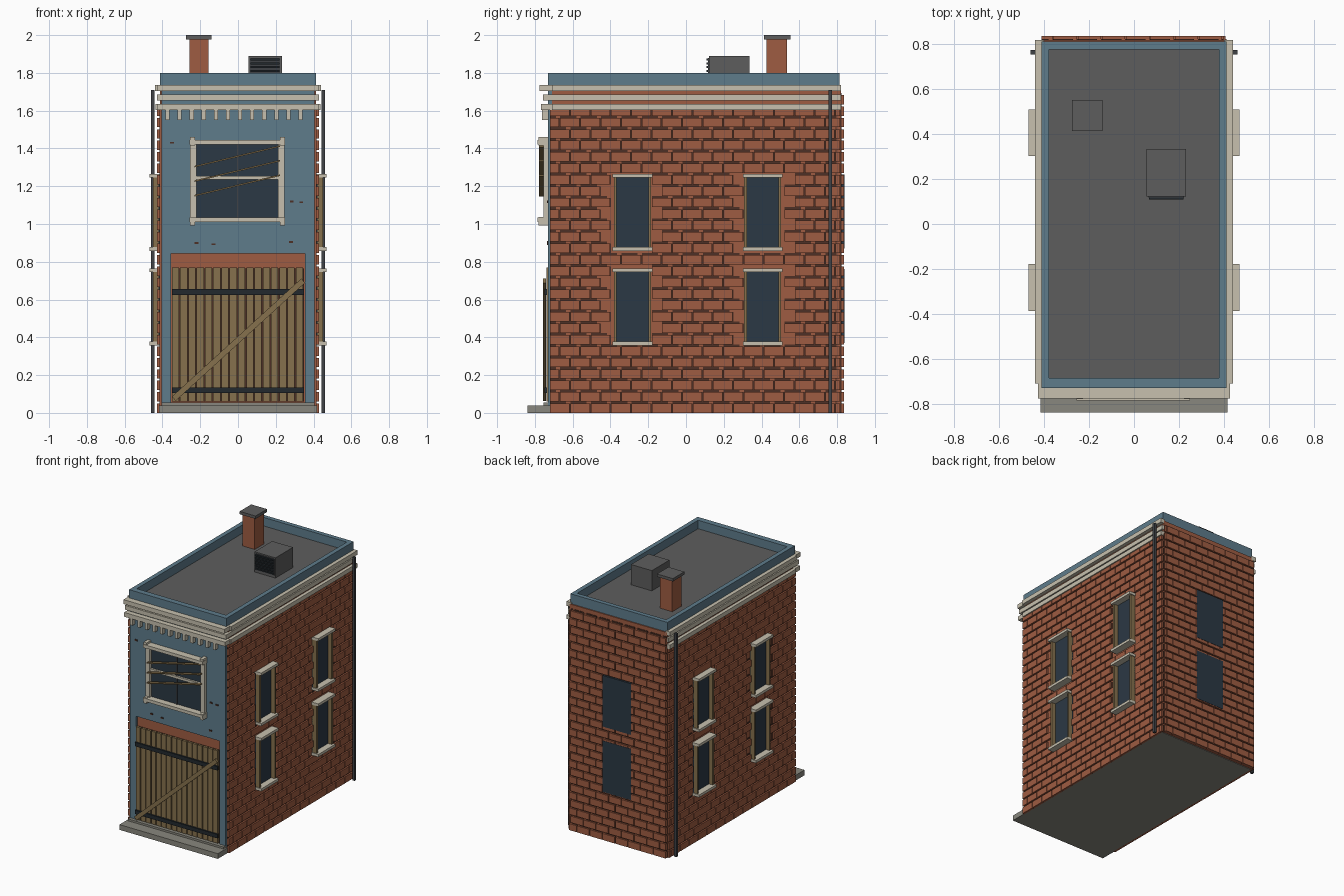
import bpy
import bmesh
import math
from mathutils import Matrix, Vector

if "Cube" in bpy.data.objects:
    bpy.data.objects.remove(bpy.data.objects["Cube"], do_unlink=True)


def material(name, r, g, b):
    mat = bpy.data.materials.new(name)
    mat.use_nodes = True
    mat.diffuse_color = (r, g, b, 1)
    mat.node_tree.nodes["Principled BSDF"].inputs["Base Color"].default_value = (r, g, b, 1)
    return mat


BRICK = material("red brick", 0.345, 0.107, 0.054)
MORTAR = material("dark mortar", 0.075, 0.03, 0.019)
BLUE = material("blue paint", 0.112, 0.2, 0.26)
CREAM = material("cream stone", 0.57, 0.53, 0.425)
WOOD = material("weathered wood", 0.24, 0.165, 0.075)
GLASS = material("dark glass", 0.024, 0.04, 0.058)
IRON = material("black iron", 0.016, 0.022, 0.027)
PIPE = material("pipe grey", 0.05, 0.055, 0.062)
STEP = material("step concrete", 0.25, 0.245, 0.21)
ROOF = material("roof felt", 0.11, 0.11, 0.11)


def make_boxes(name, mat, boxes):
    """One object from boxes given as (x, x, y, y, z, z) limits."""
    bm = bmesh.new()
    for x0, x1, y0, y1, z0, z1 in boxes:
        centre = Vector((x0 + x1, y0 + y1, z0 + z1)) / 2
        size = (abs(x1 - x0), abs(y1 - y0), abs(z1 - z0), 1)
        bmesh.ops.create_cube(bm, size=1, matrix=Matrix.Translation(centre) @ Matrix.Diagonal(size))
    mesh = bpy.data.meshes.new(name)
    bm.to_mesh(mesh)
    bm.free()
    mesh.materials.append(mat)
    obj = bpy.data.objects.new(name, mesh)
    bpy.context.collection.objects.link(obj)
    return obj


def make_plank(name, mat, start, end, y, width, depth):
    """Slanted plank on the front between two (x, z) points."""
    dx, dz = end[0] - start[0], end[1] - start[1]
    half = math.hypot(dx, dz) / 2
    plank = make_boxes(name, mat, [(-half, half, -depth / 2, depth / 2, -width / 2, width / 2)])
    plank.location = (start[0] + dx / 2, y, start[1] + dz / 2)
    plank.rotation_euler.y = -math.atan2(dz, dx)


# Main dimensions
HALF = 0.412
FRONT, BACK = -0.72, 0.82
ROOF_Z = 1.735
PITCH, LENGTH, GAP = 0.0605, 0.108, 0.011
FLOORS = [(0.37, 0.75), (0.87, 1.25)]
SIDE_WINDOWS = [(-0.382, -0.184), (0.308, 0.504)]


def brick_wall(name, start, end, top, openings, place):
    """Staggered bricks with mortar strips; bricks meeting an opening are left out."""
    bricks, joints = [], []
    for row in range(round(top / PITCH)):
        z = row * PITCH
        u = start - (row % 2) * LENGTH / 2
        while u < end - GAP:
            a, b = max(u, start), min(u + LENGTH, end)
            u += LENGTH
            if any(a < o[1] and b > o[0] and z < o[3] and z + PITCH > o[2] for o in openings):
                continue
            bricks.append(place(a, b - GAP / 2, 0.016, z, z + PITCH - GAP))
            joints.append(place(a, b - GAP * 2, 0.004, z + PITCH - GAP, z + PITCH))
            joints.append(place(b - GAP / 2, b, 0.003, z, z + PITCH - GAP))
    make_boxes(name + "_bricks", BRICK, bricks)
    make_boxes(name + "_mortar", MORTAR, joints)


# Building core, floor and roof
make_boxes("core_walls", BRICK, [(-HALF, HALF, FRONT + 0.01, BACK, 0.004, ROOF_Z - 0.01)])
make_boxes("floor_slab", STEP, [(-HALF, HALF, FRONT, BACK - 0.02, 0, 0.006)])
make_boxes("flat_roof", ROOF, [(-0.4, 0.4, FRONT, BACK - 0.02, ROOF_Z - 0.02, ROOF_Z)])
rim = 0.034
low, high = ROOF_Z - 0.01, 1.8
rear_edge = BACK - 0.008
make_boxes("parapet", BLUE, [
    (-HALF, HALF, FRONT - 0.01, FRONT + rim, low, high),
    (-HALF, HALF, rear_edge - rim, rear_edge, low, high),
    (-HALF, rim - HALF, FRONT + rim, rear_edge - rim, low, high),
    (HALF - rim, HALF, FRONT + rim, rear_edge - rim, low, high)])

# Side and rear brickwork with windows
side_gaps = [(a, b, z0, z1) for a, b in SIDE_WINDOWS for z0, z1 in FLOORS]
for side, label in ((1, "left"), (-1, "right")):
    def on_side(a, b, depth, z0, z1, s=side):
        return (s * HALF, s * (HALF + depth), a, b, z0, z1)

    brick_wall(label + "_wall", FRONT, BACK, 1.61, side_gaps, on_side)
    panes, jambs, ledges = [], [], []
    for a, b in SIDE_WINDOWS:
        for z0, z1 in FLOORS:
            panes.append(on_side(a, b, 0.008, z0, z1))
            for edge in (a, b - 0.014):
                jambs.append(on_side(edge, edge + 0.014, 0.039, z0, z1))
            for z in (z0 - 0.012, z1 - 0.005):
                ledges.append(on_side(a - 0.006, b + 0.006, 0.057, z, z + 0.02))
    make_boxes(label + "_window_panes", GLASS, panes)
    make_boxes(label + "_window_jambs", WOOD, jambs)
    make_boxes(label + "_sills_and_lintels", CREAM, ledges)
    make_boxes(label + "_downpipe", PIPE, [(side * 0.441, side * 0.46, 0.754, 0.774, 0, 1.71)])


def on_back(a, b, depth, z0, z1):
    return (a, b, BACK, BACK + depth, z0, z1)


brick_wall("rear_wall", -HALF, HALF, 1.7, [], on_back)
make_boxes("rear_window_panes", GLASS, [on_back(-0.12, 0.12, 0.018, z0, z1 + 0.012) for z0, z1 in FLOORS])

# Painted front with the gate opening
skin = (FRONT - 0.01, FRONT + 0.02)
make_boxes("painted_front", BLUE, [
    (-0.405, 0.405, *skin, 0.845, ROOF_Z),
    (-0.405, -0.355, *skin, 0.04, 0.845),
    (0.354, 0.405, *skin, 0.04, 0.845)])
make_boxes("front_step", STEP, [
    (-0.417, 0.417, -0.84, FRONT, 0, 0.04),
    (-0.405, 0.405, -0.755, FRONT, 0.04, 0.055)])

# Boarded gate
count, span = 16, 0.7
board = span / count
make_boxes("gate_backing", MORTAR, [(-span / 2, span / 2, -0.722, FRONT + 0.01, 0.06, 0.765)])
make_boxes("gate_boards", WOOD, [
    (i * board - span / 2, (i + 1) * board - span / 2 - 0.006, -0.738, FRONT, 0.06, 0.77)
    for i in range(count)])
make_boxes("gate_bars", IRON, [(-0.35, 0.35, -0.75, -0.735, z, z + 0.03) for z in (0.105, 0.625)])
make_plank("gate_brace", WOOD, (-0.34, 0.075), (0.345, 0.7), -0.75, 0.03, 0.016)

# Front window with loose slats nailed across it
make_boxes("front_window_pane", GLASS, [(-0.225, 0.22, -0.735, FRONT, 1.02, 1.43)])
face = -0.755
make_boxes("front_window_frame", CREAM, [
    (-0.254, -0.22, face, FRONT, 1.02, 1.43),
    (0.212, 0.246, face, FRONT, 1.02, 1.43),
    (-0.256, 0.25, -0.785, FRONT, 1.01, 1.034),
    (-0.256, 0.25, -0.785, FRONT, 1.42, 1.444),
    (-0.22, 0.212, -0.75, FRONT, 1.235, 1.254)])
make_boxes("frame_blocks", CREAM, [
    (x, x + 0.026, -0.78, FRONT, z, z + 0.045)
    for x in (-0.254, 0.222) for z in (0.993, 1.415)])
make_boxes("window_mullion", PIPE, [(-0.006, 0.002, -0.742, FRONT, 1.03, 1.42)])
for i in range(3):
    z = 1.15 + i * 0.077
    make_plank("window_slat", WOOD, (-0.23, z), (0.222, z + 0.108), -0.766, 0.008, 0.024)

# Cornice bands: front courses and separate returns along both sides
bands, returns = [], []
for z, reach, side_reach in ((1.603, 0.768, 0.437), (1.653, 0.758, 0.427), (1.704, 0.776, 0.44)):
    bands.append((-0.428, 0.428, -reach, FRONT + 0.01, z, z + 0.033))
    for s in (1, -1):
        returns.append((s * 0.4, s * side_reach, FRONT + 0.01, BACK, z, z + 0.033))
make_boxes("front_cornice", CREAM, bands)
make_boxes("side_cornice", CREAM, returns)
make_boxes("dentils", CREAM, [
    (x - 0.011, x + 0.011, -0.762, FRONT, 1.55, 1.605)
    for x in [i * 0.064 - 0.373 for i in range(12)]])

# Chips in the painted front
chips = [(-0.35, 1.43), (0.285, 1.12), (0.335, 1.115), (0.28, 0.905), (-0.22, 0.9), (-0.13, 0.893)]
make_boxes("paint_chips", MORTAR, [
    (x - 0.01, x + 0.01, -0.737, FRONT, z - 0.005, z + 0.005) for x, z in chips])

# Chimney and roof vent
make_boxes("chimney", BRICK, [(-0.258, -0.156, 0.425, 0.535, ROOF_Z, 1.98)])
make_boxes("chimney_cap", ROOF, [(-0.275, -0.14, 0.413, 0.552, 1.978, 2)])
make_boxes("vent_box", ROOF, [(0.055, 0.232, 0.122, 0.335, ROOF_Z, 1.89)])
make_boxes("vent_grille", PIPE, [(0.064, 0.223, 0.117, 0.13, 1.755, 1.88)])
make_boxes("vent_louvres", IRON, [
    (0.066, 0.221, 0.108, 0.12, z, z + 0.011) for z in [1.765 + i * 0.02 for i in range(6)]])
